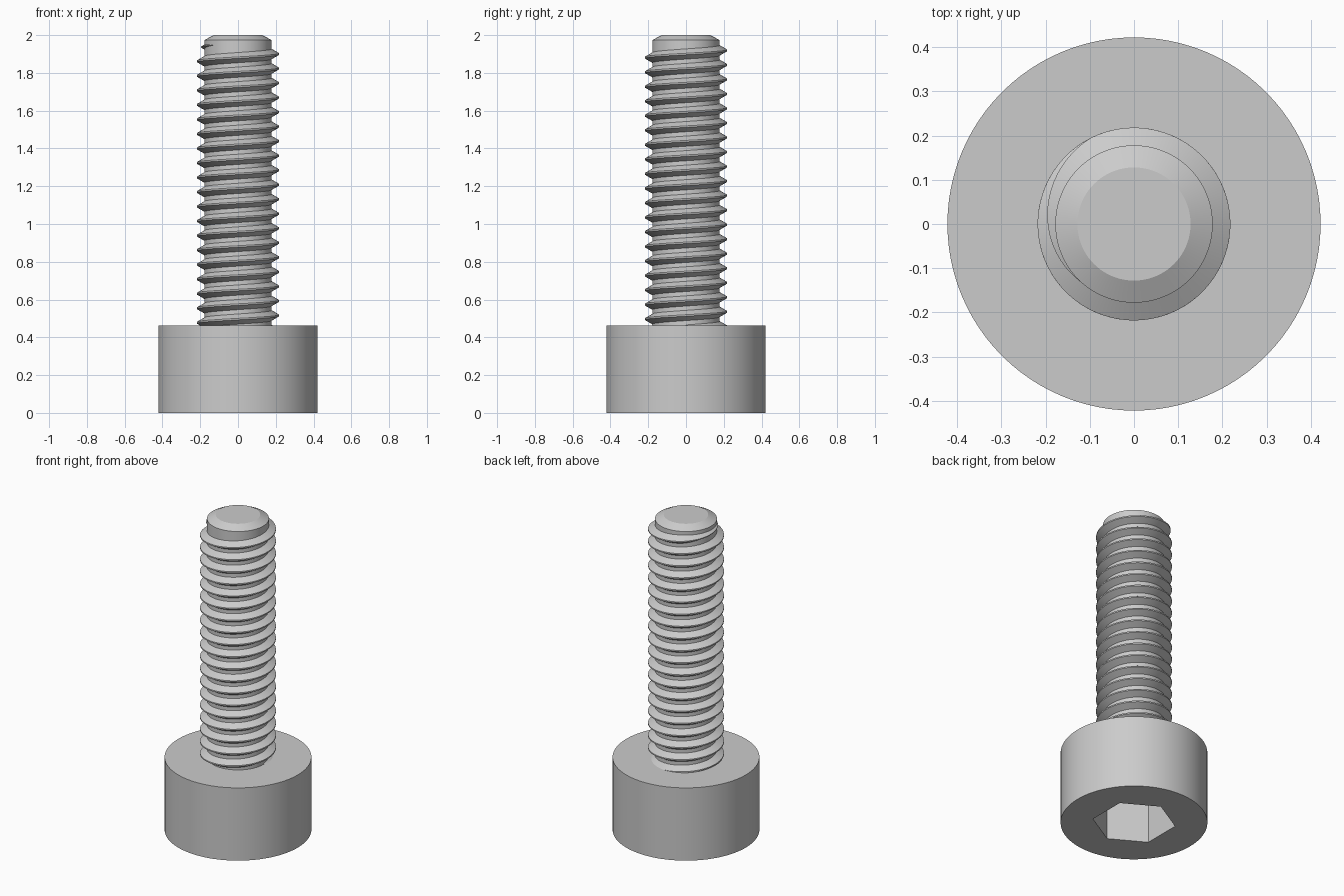
import bpy, bmesh, math
from math import cos, sin, pi, radians

if "Cube" in bpy.data.objects:
    bpy.data.objects.remove(bpy.data.objects["Cube"])

HEAD_R, HEAD_H = 0.422, 0.4615
SOCKET_R, SOCKET_DEPTH = 0.24, 0.28
CORE_R, CREST_R, PITCH = 0.178, 0.218, 0.0769
SIDES = 96

steel = bpy.data.materials.new("plain_grey_steel")
steel.use_nodes = True
steel.diffuse_color = (0.6, 0.6, 0.6, 1)
steel.node_tree.nodes["Principled BSDF"].inputs["Base Color"].default_value = (0.6, 0.6, 0.6, 1)


def finish(bm, name):
    bmesh.ops.recalc_face_normals(bm, faces=bm.faces)
    mesh = bpy.data.meshes.new(name)
    bm.to_mesh(mesh)
    bm.free()
    mesh.materials.append(steel)
    obj = bpy.data.objects.new(name, mesh)
    bpy.context.collection.objects.link(obj)
    bpy.ops.object.select_all(action='DESELECT')
    obj.select_set(True)
    bpy.context.view_layer.objects.active = obj
    bpy.ops.object.shade_smooth_by_angle(angle=radians(25))
    return obj


def ring(bm, radius, z, sides, turn=0.0):
    return [bm.verts.new((radius * cos(turn + 2 * pi * i / sides),
                          radius * sin(turn + 2 * pi * i / sides), z))
            for i in range(sides)]


def skin(bm, a, b):
    n = len(a)
    for i in range(n):
        bm.faces.new((a[i], a[(i + 1) % n], b[(i + 1) % n], b[i]))


# Cylindrical head with a hexagonal socket sunk into its underside
bm = bmesh.new()
rim_low = ring(bm, HEAD_R, 0, SIDES)
rim_high = ring(bm, HEAD_R, HEAD_H, SIDES)
hex_low = ring(bm, SOCKET_R, 0, 6, pi / 6)
hex_high = ring(bm, SOCKET_R, SOCKET_DEPTH, 6, pi / 6)
skin(bm, rim_low, rim_high)
skin(bm, hex_low, hex_high)
bm.faces.new(rim_high)
bm.faces.new(hex_high)
step = SIDES // 6
first = SIDES // 12
for k in range(6):
    # fan from each socket corner, then one triangle along each socket side
    corner, following = hex_low[k], hex_low[(k + 1) % 6]
    middle = first + k * step
    for i in range(middle - step // 2, middle + step // 2):
        bm.faces.new((corner, rim_low[i % SIDES], rim_low[(i + 1) % SIDES]))
    bm.faces.new((corner, rim_low[(middle + step // 2) % SIDES], following))
finish(bm, "socket_head")

# Shank core with a chamfered tip
bm = bmesh.new()
rings = [ring(bm, r, z, SIDES) for r, z in
         ((CORE_R, HEAD_H - 0.02), (CORE_R, 1.974), (0.128, 2.0))]
for low, high in zip(rings, rings[1:]):
    skin(bm, low, high)
bm.faces.new(rings[0])
bm.faces.new(rings[-1])
finish(bm, "shank_core")

# Right-handed helical thread that fades out near the tip
bm = bmesh.new()
STEPS = 72
full_end, fade_end = radians(117), radians(227)
start = -2 * pi * 19
count = round((fade_end - start) / (2 * pi) * STEPS)
sections = []
for i in range(count + 1):
    angle = start + (fade_end - start) * i / count
    fade = min(1, max(0.01, (fade_end - angle) / (fade_end - full_end)))
    z = 1.90 + PITCH * angle / (2 * pi)
    depth = (CREST_R - CORE_R) * fade
    crest = 0.004 * fade
    base = crest + depth * math.tan(pi / 6)
    inner = CORE_R - 0.006
    profile = ((inner, -base), (CORE_R, -base), (CORE_R + depth, -crest),
               (CORE_R + depth, crest), (CORE_R, base), (inner, base))
    sections.append([bm.verts.new((r * cos(angle), r * sin(angle), z + dz))
                     for r, dz in profile])
for a, b in zip(sections, sections[1:]):
    skin(bm, a, b)
bm.faces.new(sections[0])
bm.faces.new(sections[-1])
finish(bm, "screw_thread")
